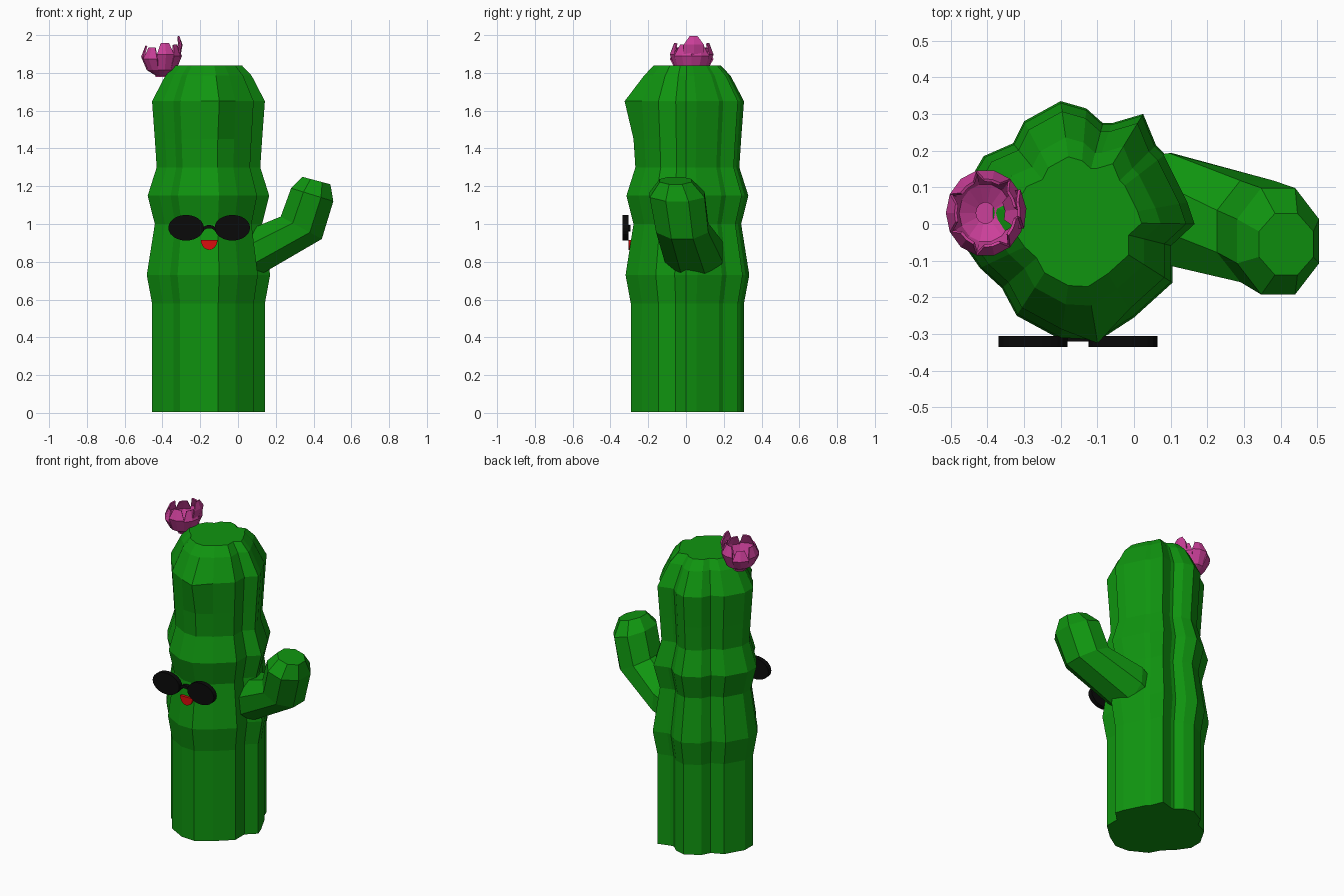
import bpy, bmesh, math
from mathutils import Vector

if "Cube" in bpy.data.objects:
    bpy.data.objects.remove(bpy.data.objects["Cube"])


def material(name, rgb):
    m = bpy.data.materials.new(name)
    m.diffuse_color = (*rgb, 1)
    m.use_nodes = True
    m.node_tree.nodes["Principled BSDF"].inputs["Base Color"].default_value = m.diffuse_color
    return m


GREEN = material("cactus green", (0.005, 0.30, 0.005))
PINK = material("flower pink", (0.60, 0.05, 0.32))
BLACK = material("glasses black", (0.003, 0.003, 0.003))
RED = material("mouth red", (0.70, 0.004, 0.004))


def finish(name, bm, mat, normals=True):
    if normals:
        bmesh.ops.recalc_face_normals(bm, faces=bm.faces)
    me = bpy.data.meshes.new(name)
    bm.to_mesh(me)
    bm.free()
    me.materials.append(mat)
    ob = bpy.data.objects.new(name, me)
    bpy.context.collection.objects.link(ob)
    return ob


def loft(name, rings, mat):
    """Skin a list of equal-length point loops and cap both ends."""
    bm = bmesh.new()
    loops = [[bm.verts.new(p) for p in r] for r in rings]
    n = len(loops[0])
    for a, b in zip(loops, loops[1:]):
        for i in range(n):
            j = (i + 1) % n
            bm.faces.new((a[i], a[j], b[j], b[i]))
    bm.faces.new(loops[0][::-1])
    bm.faces.new(loops[-1])
    return finish(name, bm, mat)


# Trunk: ribbed, slightly irregular outline scaled at each height
CX, CY = -0.155, 0.005
outline = [(-0.20, 0.335), (-0.13, 0.315), (-0.085, 0.275), (-0.06, 0.275),
           (0.025, 0.30), (0.06, 0.215), (0.085, 0.19), (0.15, 0.06),
           (0.17, 0.0), (0.105, -0.06), (0.105, -0.16), (0.0, -0.255),
           (-0.10, -0.32), (-0.20, -0.315), (-0.32, -0.25), (-0.36, -0.175),
           (-0.42, -0.12), (-0.483, -0.03), (-0.483, 0.06), (-0.41, 0.185),
           (-0.33, 0.22), (-0.30, 0.28)]
levels = [(0.005, 0.915), (0.58, 0.915), (0.73, 1.0), (1.0, 0.87), (1.15, 0.985),
          (1.30, 0.84), (1.45, 0.87), (1.65, 0.915), (1.785, 0.70), (1.84, 0.54)]
rings = []
for z, s in levels:
    ring = []
    for i, (x, y) in enumerate(outline):
        k = s * (1.11 if z == 1.65 and i == 12 else 1)   # small bump on the brow
        ring.append((CX + (x - CX) * k, CY + (y - CY) * k, z))
    rings.append(ring)
loft("trunk", rings, GREEN)

# Arm: centre, half-width in the xz plane, half-depth in y
sections = [((0.00, 0.05, 0.80), (-0.01, 0.12), 0.13),
            ((0.10, 0.04, 0.855), (-0.01, 0.13), 0.155),
            ((0.335, -0.02, 0.98), (-0.11, 0.06), 0.14),
            ((0.393, -0.047, 1.155), (-0.113, 0.035), 0.147),
            ((0.415, -0.055, 1.23), (-0.075, 0.02), 0.085)]
rings = []
for c, (ux, uz), ry in sections:
    ring = []
    for i in range(8):
        a = math.tau * (i + 0.5) / 8
        ca, sa = math.cos(a) * 1.07, math.sin(a) * 1.07
        ring.append((c[0] + ux * ca, c[1] + ry * sa, c[2] + uz * ca))
    rings.append(ring)
loft("arm", rings, GREEN)

# Flower: a ring of folded petals around a cup, with one tall inner petal
bm = bmesh.new()
F = Vector((-0.405, 0.03, 0))


def fpoint(angle, r, z):
    return bm.verts.new(F + Vector((math.cos(angle) * r, math.sin(angle) * r * 1.1, z)))


def petal(angle, half, profile):
    rows = [[fpoint(angle + s * half * w, r, z) for s in (-1, 0, 1)]
            for r, z, w in profile]
    for a, b in zip(rows, rows[1:]):
        for i in (0, 1):
            bm.faces.new((a[i], a[i + 1], b[i + 1], b[i]))


PETALS = 7
for i in range(PETALS):
    t = math.tau * (i + 0.5) / PETALS
    lift = 0.015 * (i % 2) + 0.01 * math.cos(t)
    petal(t, math.pi / PETALS, [(0.03, 1.785, 1.0), (0.078, 1.815, 1.0),
                                (0.108, 1.88 + lift, 1.0), (0.085, 1.94 + lift, 0.6)])
petal(0.1, 0.5, [(0.06, 1.82, 0.8), (0.10, 1.88, 1.0),
                 (0.112, 1.95, 0.9), (0.095, 1.995, 0.4)])
bm.faces.new([fpoint(math.tau * i / PETALS, 0.035, 1.785) for i in range(PETALS)])
flower = finish("flower", bm, PINK, False)
mod = flower.modifiers.new("thickness", 'SOLIDIFY')
mod.thickness = 0.008
mod.offset = -1


# Flat plates facing the front: outline in xz pushed along y
def plate(name, pts, y0, y1, mat):
    return loft(name, [[(x, y, z) for x, z in pts] for y in (y0, y1)], mat)


def arc(cx, cz, rx, rz, start, end, n):
    return [(cx + rx * math.cos(start + (end - start) * i / n),
             cz + rz * math.sin(start + (end - start) * i / n)) for i in range(n)]


# Sunglasses
for side, cx in (("left", -0.275), ("right", -0.03)):
    plate(side + "_lens", arc(cx, 0.98, 0.094, 0.068, 0, math.tau, 24),
          -0.335, -0.305, BLACK)
top = arc(-0.1525, 0.965, 0.04, 0.03, 0, math.pi * 1.001, 8) + [(-0.1925, 0.965)]
low = arc(-0.1525, 0.96, 0.03, 0.017, math.pi, 0, 8) + [(-0.1225, 0.96)]
plate("glasses_bridge", top + low, -0.32, -0.295, BLACK)

# Mouth: half disc with the flat side up
plate("mouth", arc(-0.1525, 0.915, 0.044, 0.052, math.pi, math.tau, 10) + [(-0.1085, 0.915)],
      -0.305, -0.265, RED)
